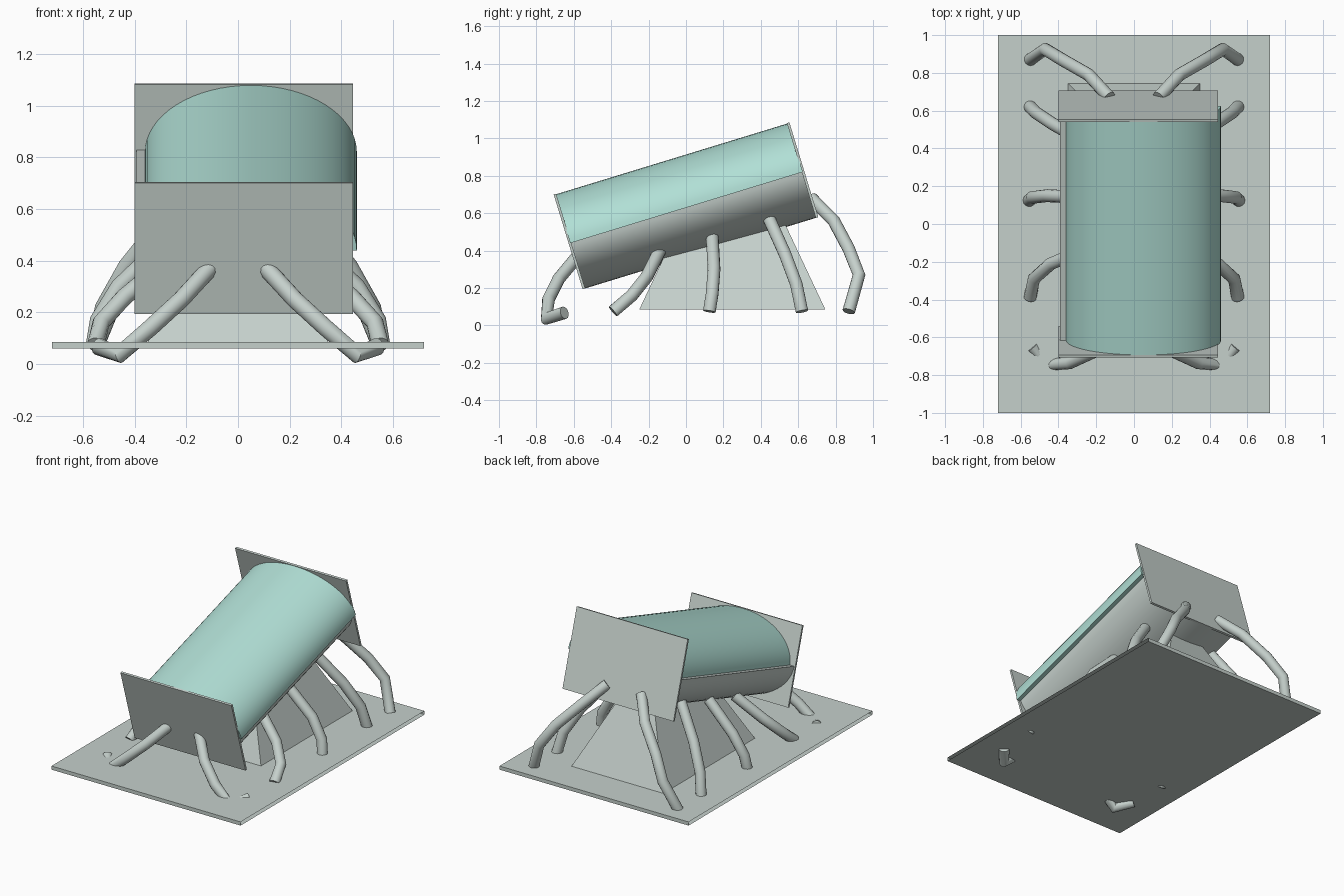
import bpy, bmesh, math
from mathutils import Matrix, Vector

if "Cube" in bpy.data.objects:
    bpy.data.objects.remove(bpy.data.objects["Cube"], do_unlink=True)


def material(name, rgb):
    m = bpy.data.materials.new(name)
    m.use_nodes = True
    m.diffuse_color = (*rgb, 1)
    m.node_tree.nodes["Principled BSDF"].inputs["Base Color"].default_value = (*rgb, 1)
    return m


grey = material("pale grey", (0.56, 0.63, 0.60))
teal = material("pale teal", (0.44, 0.74, 0.67))

# Tilted frame shared by the body parts
tilt = Matrix.Translation((0, 0, 0.64)) @ Matrix.Rotation(math.radians(17), 4, "X")


def finish(name, bm, mat, matrix=Matrix()):
    bmesh.ops.recalc_face_normals(bm, faces=bm.faces)
    mesh = bpy.data.meshes.new(name)
    bm.to_mesh(mesh)
    bm.free()
    mesh.materials.append(mat)
    ob = bpy.data.objects.new(name, mesh)
    ob.matrix_world = matrix
    bpy.context.collection.objects.link(ob)
    bpy.ops.object.select_all(action="DESELECT")
    ob.select_set(True)
    bpy.context.view_layer.objects.active = ob
    bpy.ops.object.shade_smooth_by_angle(angle=math.radians(35))
    return ob


def box(size, centre):
    bm = bmesh.new()
    bmesh.ops.create_cube(bm, size=1)
    bmesh.ops.scale(bm, vec=size, verts=bm.verts)
    bmesh.ops.translate(bm, vec=centre, verts=bm.verts)
    return bm


def half_tube(name, x, width, height, base, mat, segments=32):
    """Half ellipse drawn out along the tilted axis; negative height hangs down."""
    bm = bmesh.new()
    ring = []
    for i in range(segments + 1):
        a = math.pi * i / segments
        ring.append(bm.verts.new((x + width * math.cos(a), -0.65, base + height * math.sin(a))))
    face = bm.faces.new(ring)
    out = bmesh.ops.extrude_face_region(bm, geom=[face], use_keep_orig=True)
    moved = [v for v in out["geom"] if isinstance(v, bmesh.types.BMVert)]
    bmesh.ops.translate(bm, vec=(0, 1.3, 0), verts=moved)
    return finish(name, bm, mat, tilt)


# Base sheet, open along its two long sides
bm = box((1.44, 2, 0.025), (0, 0, 0.0725))
sides = [f for f in bm.faces if abs(f.normal.x) > 0.9]
bmesh.ops.delete(bm, geom=sides, context="FACES_ONLY")
finish("base_plate", bm, grey)

# Tapered support under the body
bm = box((0.70, 0.995, 0.455), (0, 0.2475, 0.3125))
for v in bm.verts:
    if v.co.z > 0.3:
        v.co.x *= 0.37
        v.co.y = 0.2475 + (v.co.y - 0.2475) * 0.57
finish("support", bm, grey)

# Body: cover above, trough below, a plate at each end
half_tube("cover", 0.05, 0.41, 0.272, -0.01, teal)
half_tube("trough", 0.02, 0.412, -0.265, 0.0, grey)
for name, y in (("front_plate", -0.652), ("back_plate", 0.652)):
    finish(name, box((0.845, 0.014, 0.53), (0.0225, y, 0)), grey, tilt)

# Bent legs, given for the left side and mirrored
legs = {
    "front_leg": [(0.11, -0.58, 0.37), (0.22, -0.68, 0.25), (0.34, -0.735, 0.14),
                  (0.46, -0.745, 0.037), (0.54, -0.65, 0.068)],
    "side_leg_front": [(0.27, -0.14, 0.40), (0.44, -0.21, 0.26), (0.53, -0.29, 0.16), (0.55, -0.39, 0.075)],
    "side_leg_middle": [(0.27, 0.14, 0.48), (0.46, 0.15, 0.30), (0.54, 0.14, 0.17), (0.555, 0.125, 0.075)],
    "side_leg_back": [(0.27, 0.44, 0.58), (0.43, 0.53, 0.38), (0.52, 0.59, 0.22), (0.55, 0.62, 0.075)],
    "back_leg": [(0.13, 0.67, 0.68), (0.24, 0.79, 0.56), (0.38, 0.87, 0.41),
                 (0.47, 0.925, 0.27), (0.55, 0.87, 0.075)],
}


def leg(name, points, radius=0.034, sides=14):
    bm = bmesh.new()
    points = [Vector(p) for p in points]
    rings = []
    for i, p in enumerate(points):
        ahead = (points[min(i + 1, len(points) - 1)] - p).normalized()
        behind = (p - points[max(i - 1, 0)]).normalized()
        along = (ahead + behind).normalized()
        u = along.cross(Vector((0, 1, 0.3))).normalized()
        w = along.cross(u)
        turn = [2 * math.pi * k / sides for k in range(sides)]
        rings.append([bm.verts.new(p + radius * (u * math.cos(t) + w * math.sin(t))) for t in turn])
    for a, b in zip(rings, rings[1:]):
        for k in range(sides):
            n = (k + 1) % sides
            bm.faces.new((a[k], a[n], b[n], b[k]))
    bm.faces.new(rings[0])
    bm.faces.new(rings[-1])
    finish(name, bm, grey)


for name, path in legs.items():
    for side, s in (("left", 1), ("right", -1)):
        leg(f"{side}_{name}", [(s * x, y, z) for x, y, z in path])
